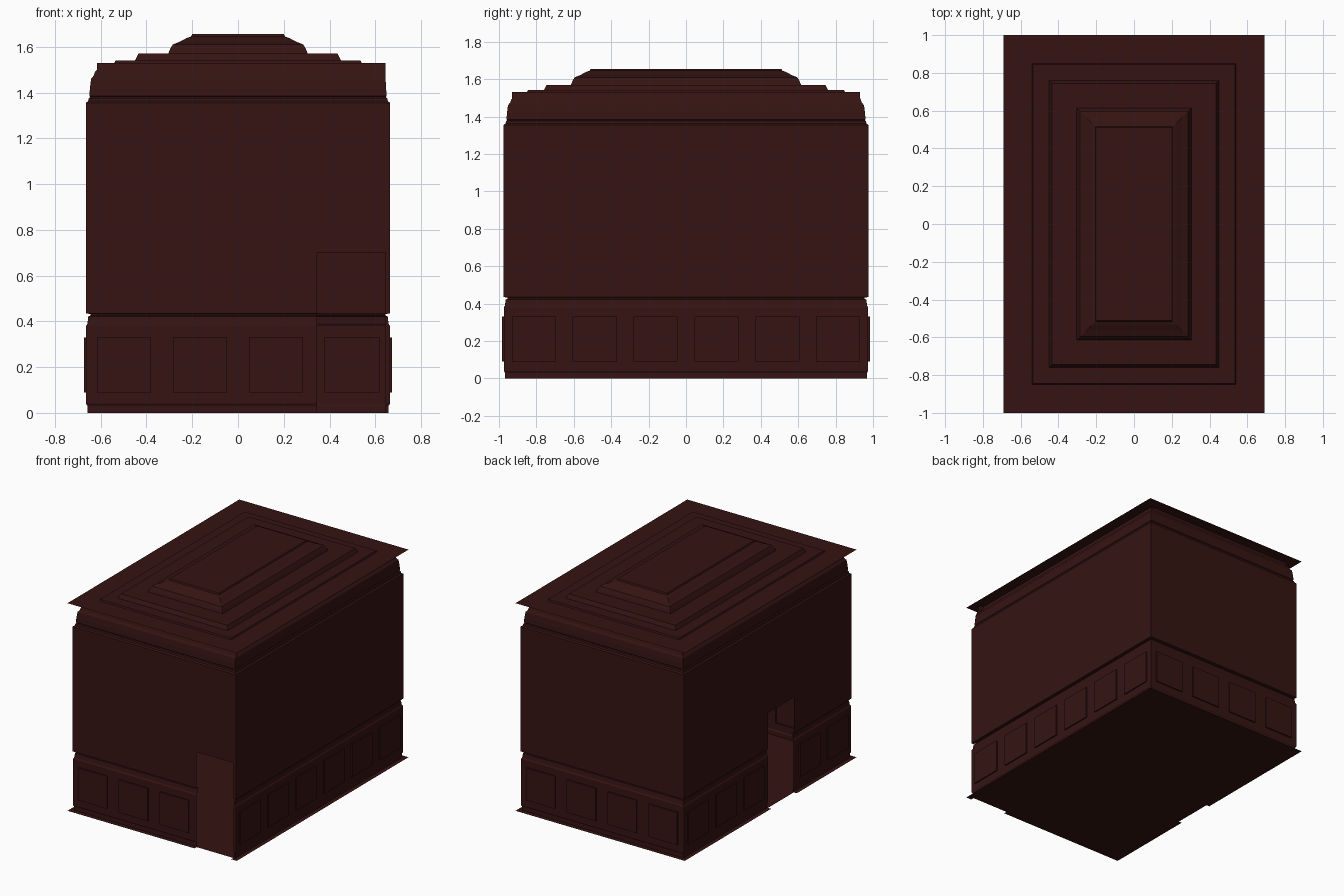
import bpy, bmesh

if "Cube" in bpy.data.objects:
    bpy.data.objects.remove(bpy.data.objects["Cube"])

mat = bpy.data.materials.new("dark_wood")
mat.diffuse_color = (0.035, 0.007, 0.006, 1)
mat.use_nodes = True
mat.node_tree.nodes["Principled BSDF"].inputs["Base Color"].default_value = mat.diffuse_color
D = 0.31          # room is this much longer (half length) than wide


def finish(name, bm, flip=False):
    bmesh.ops.remove_doubles(bm, verts=bm.verts, dist=0.0003)
    me = bpy.data.meshes.new(name)
    bm.to_mesh(me)
    bm.free()
    ob = bpy.data.objects.new(name, me)
    bpy.context.collection.objects.link(ob)
    me.materials.append(mat)
    return ob


# wall profile: (half width, z), mouldings bulge into the room
PROFILE = [(.658, 0), (.658, .03), (.664, .04), (.664, .09), (.664, .33), (.664, .38),
           (.658, .39), (.654, .422), (.645, .425), (.645, .432), (.665, .435),
           (.665, .70), (.665, 1.355), (.655, 1.362), (.652, 1.375), (.646, 1.38),
           (.65, 1.385), (.647, 1.42), (.642, 1.46), (.63, 1.475), (.625, 1.49),
           (.615, 1.50), (.605, 1.525), (.605, 1.53)]


def wall(name, place, side, count, door=None):
    """Grid wall along u; side=True for the long walls. place(u, out, z) -> xyz."""
    half = .665 + (D if side else 0)
    pitch = 2 * half / count
    pw = .118
    centres = [-half + pitch * (i + .5) for i in range(count)]
    if door:
        centres = [c for c in centres if c + pw < door[0] or c - pw > door[1]]
    cuts = sorted([c + s * pw for c in centres for s in (-1, 1)] + list(door or ()))
    bm = bmesh.new()

    def depth(r):
        return r if side else r + D

    def quad(*pts):
        bm.faces.new([bm.verts.new(place(*p)) for p in pts])

    for (r0, z0), (r1, z1) in zip(PROFILE, PROFILE[1:]):
        e0, e1 = (r0 + D, r1 + D) if side else (r0, r1)
        lo, hi = [-e0] + cuts + [e0], [-e1] + cuts + [e1]
        for a0, b0, a1, b1 in zip(lo, lo[1:], hi, hi[1:]):
            m = (a0 + b0) / 2
            if door and door[0] < m < door[1] and z1 <= .701:
                continue
            d0, d1 = depth(r0), depth(r1)
            if z0 == .09 and any(abs(m - c) < .01 for c in centres):
                # sunken panel, pushed outwards
                o = d0 + .009
                outer = [(a0, d0, z0), (b0, d0, z0), (b0, d0, z1), (a0, d0, z1)]
                inner = [(u, o, z) for u, _, z in outer]
                quad(*inner)
                for i in range(4):
                    j = (i + 1) % 4
                    quad(outer[i], outer[j], inner[j], inner[i])
            else:
                quad((a0, d0, z0), (b0, d0, z0), (b1, d1, z1), (a1, d1, z1))
    finish(name, bm)


wall("front_wall", lambda u, o, z: (u, -o, z), False, 4, (.345, .645))
wall("back_wall", lambda u, o, z: (-u, o, z), False, 4)
wall("right_wall", lambda u, o, z: (o, u, z), True, 6)
wall("left_wall", lambda u, o, z: (-o, u, z), True, 6, (-.305, -.005))

# floor, with shallow notches at the two doorways
bm = bmesh.new()
pts = [(-.69, -1), (.345, -1), (.345, -.975), (.645, -.975), (.645, -1), (.69, -1), (.69, 1),
       (-.69, 1), (-.69, -.005), (-.665, -.005), (-.665, -.305), (-.69, -.305)]
bm.faces.new([bm.verts.new((x, y, 0)) for x, y in pts])
finish("floor", bm)

# stepped tray ceiling
RINGS = [(.69, 1.53), (.54, 1.53), (.535, 1.541), (.45, 1.541), (.435, 1.57), (.305, 1.57),
         (.297, 1.59), (.285, 1.61), (.255, 1.622), (.225, 1.638), (.205, 1.645), (.2, 1.655)]
bm = bmesh.new()
loops = [[bm.verts.new((sx * r, sy * (r + D), z)) for sx, sy in ((-1, -1), (1, -1), (1, 1), (-1, 1))]
         for r, z in RINGS]
for p, q in zip(loops, loops[1:]):
    for i in range(4):
        j = (i + 1) % 4
        bm.faces.new((p[i], p[j], q[j], q[i]))
bm.faces.new(loops[-1])
finish("tray_ceiling", bm)
